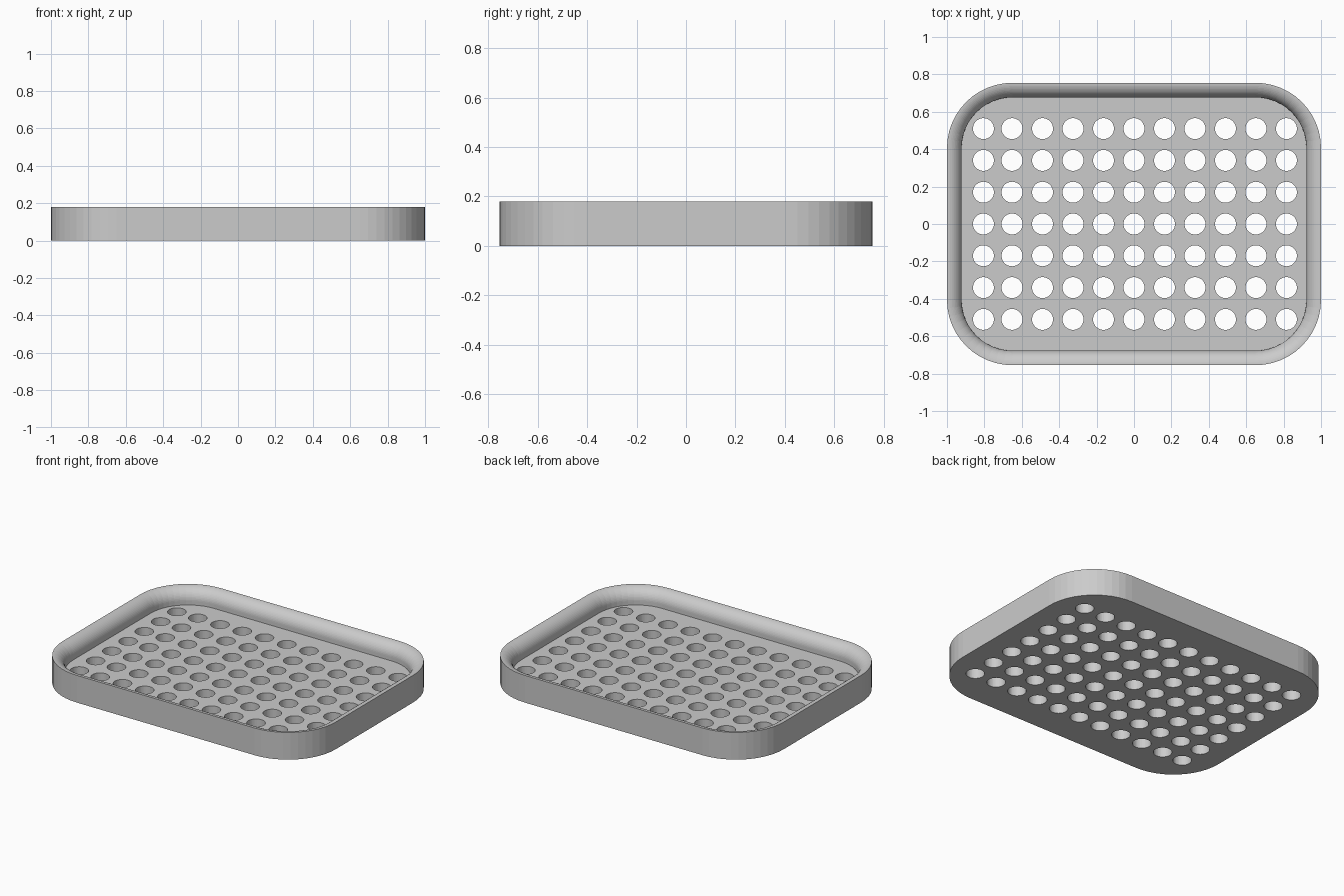
import bpy
import bmesh
from math import sin, cos, pi

if "Cube" in bpy.data.objects:
    bpy.data.objects.remove(bpy.data.objects["Cube"], do_unlink=True)

HALF_X, HALF_Y, HEIGHT = 1.0, 0.755, 0.18
CORNER, CORNER_STEPS = 0.35, 12
RIM, RIM_STEPS, FLOOR = 0.078, 14, 0.077
HOLE_R, STEP_X, STEP_Y = 0.056, 0.163, 0.17

grey = bpy.data.materials.new("light grey")
grey.use_nodes = True
colour = (0.6, 0.6, 0.6, 1)
grey.diffuse_color = colour
grey.node_tree.nodes["Principled BSDF"].inputs["Base Color"].default_value = colour


def make_object(name, bm):
    bmesh.ops.recalc_face_normals(bm, faces=bm.faces)
    mesh = bpy.data.meshes.new(name)
    bm.to_mesh(mesh)
    bm.free()
    mesh.materials.append(grey)
    obj = bpy.data.objects.new(name, mesh)
    bpy.context.collection.objects.link(obj)
    return obj


def rounded_ring(bm, inset, z):
    """Loop of vertices round a rounded rectangle."""
    ring = []
    r = CORNER - inset
    for quarter, (sx, sy) in enumerate([(1, 1), (-1, 1), (-1, -1), (1, -1)]):
        for i in range(CORNER_STEPS + 1):
            a = (quarter + i / CORNER_STEPS) * pi / 2
            ring.append(bm.verts.new((sx * (HALF_X - CORNER) + r * cos(a),
                                      sy * (HALF_Y - CORNER) + r * sin(a), z)))
    return ring


# Tray: straight outer wall, lip rounded over to the inside, flat floor
profile = [(0, 0)]
for i in range(RIM_STEPS + 1):
    a = i / RIM_STEPS * pi / 2
    profile.append((RIM * sin(a), HEIGHT - RIM * (1 - cos(a))))
profile.append((RIM, FLOOR))

bm = bmesh.new()
rings = [rounded_ring(bm, inset, z) for inset, z in profile]
for low, high in zip(rings, rings[1:]):
    for i in range(len(low)):
        j = (i + 1) % len(low)
        bm.faces.new((low[i], low[j], high[j], high[i]))
bm.faces.new(rings[0])
bm.faces.new(rings[-1])
tray = make_object("drain_tray", bm)

# Drain holes: grid of cylinders cut through the floor
bm = bmesh.new()
for col in range(-5, 6):
    x = -0.805 if col == -5 else col * STEP_X
    for row in range(-3, 4):
        made = bmesh.ops.create_cone(bm, cap_ends=True, segments=36, depth=0.3,
                                     radius1=HOLE_R, radius2=HOLE_R)
        bmesh.ops.translate(bm, verts=made["verts"], vec=(x, row * STEP_Y, FLOOR / 2))
cutter = make_object("hole_cutter", bm)
cutter.hide_render = True

cut = tray.modifiers.new("drain holes", 'BOOLEAN')
cut.operation = 'DIFFERENCE'
cut.solver = 'EXACT'
cut.object = cutter
bpy.context.view_layer.objects.active = tray
bpy.ops.object.modifier_apply(modifier=cut.name)
bpy.data.objects.remove(cutter, do_unlink=True)
